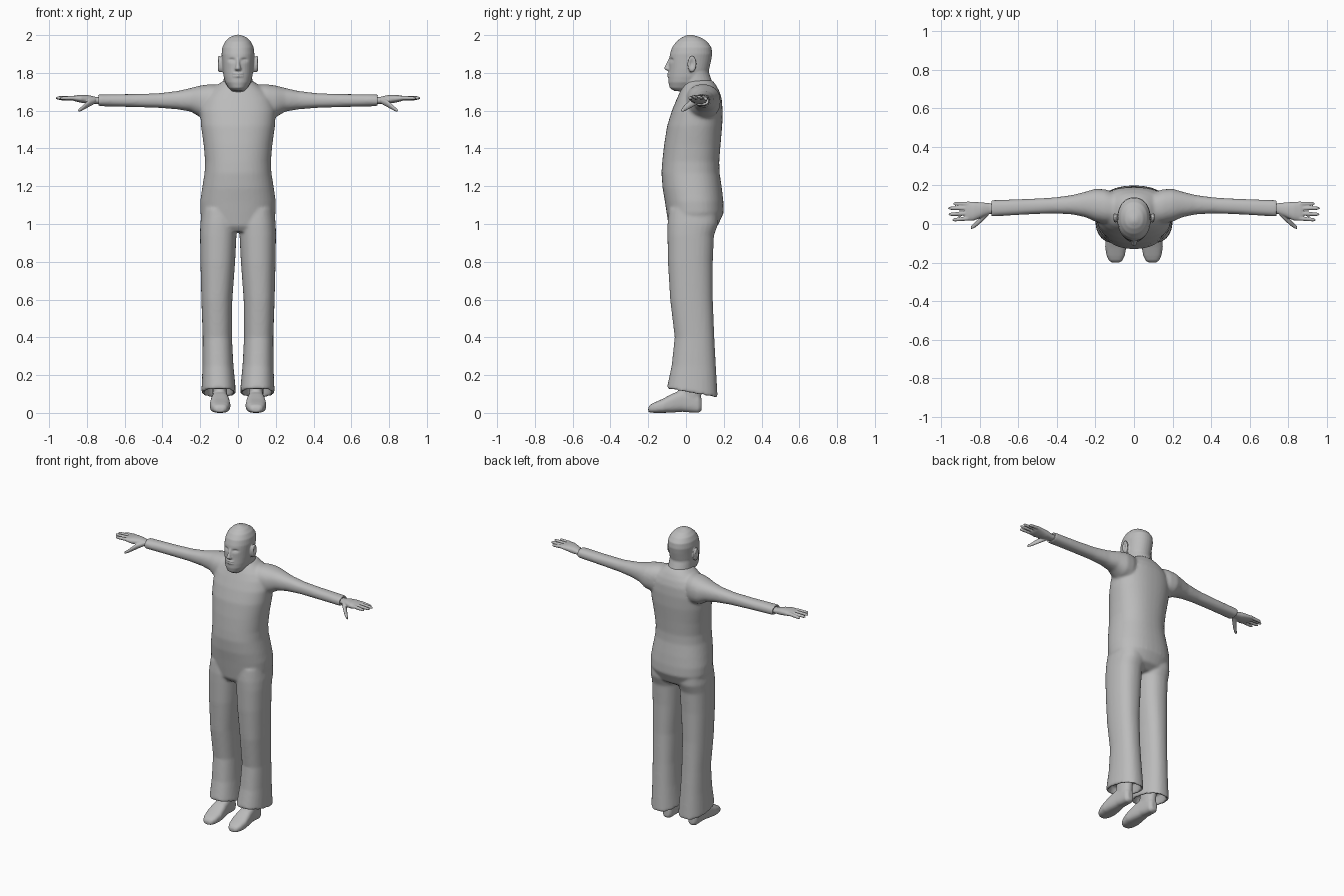
import bpy, bmesh, math

grey = bpy.data.materials.new("plain grey")
grey.diffuse_color = (0.5, 0.5, 0.5, 1)


def loft(bm, axis, sections, side=1, n=28, e=2.3):
    """Closed skin through rounded boxes: (t, u0, u1, v0, v1[, tilt]) along an axis."""
    rings = []
    for t, u0, u1, v0, v1, *tilt in sections:
        ring = []
        for i in range(n):
            a = 2 * math.pi * (i + 0.5) / n
            c, s = math.cos(a), math.sin(a)
            u = (u0 + u1) / 2 + (u1 - u0) / 2 * math.copysign(abs(c) ** (2 / e), c)
            dv = (v1 - v0) / 2 * math.copysign(abs(s) ** (2 / e), s)
            v = (v0 + v1) / 2 + dv
            w = t + (tilt[0] * dv if tilt else 0)
            x, y, z = {"x": (w, u, v), "y": (u, w, v), "z": (u, v, w)}[axis]
            ring.append(bm.verts.new((x * side, y, z)))
        rings.append(ring)
    for a, b in zip(rings, rings[1:]):
        for i in range(n):
            bm.faces.new((a[i], a[(i + 1) % n], b[(i + 1) % n], b[i]))
    bm.faces.new(rings[0])
    bm.faces.new(rings[-1])


def finish(bm, name, voxel, smooth):
    """Fuse overlapping parts into one smooth skin."""
    bmesh.ops.recalc_face_normals(bm, faces=bm.faces)
    me = bpy.data.meshes.new(name)
    bm.to_mesh(me)
    bm.free()
    me.materials.append(grey)
    ob = bpy.data.objects.new(name, me)
    bpy.context.collection.objects.link(ob)
    bpy.context.view_layer.objects.active = ob
    ob.select_set(True)
    m = ob.modifiers.new("fuse", "REMESH")
    m.mode, m.voxel_size = "VOXEL", voxel
    m = ob.modifiers.new("soften", "SMOOTH")
    m.factor, m.iterations = 0.5, smooth
    for m in list(ob.modifiers):
        bpy.ops.object.modifier_apply(modifier=m.name)
    bpy.ops.object.shade_smooth_by_angle(angle=math.radians(50))
    ob.select_set(False)
    return ob


# Clothing: torso, sleeves and trousers
bm = bmesh.new()
loft(bm, "z", [
    (0.96, -.14, .14, -.07, .12), (0.99, -.18, .18, -.092, .168),
    (1.06, -.2, .2, -.103, .2), (1.12, -.2, .2, -.112, .198),
    (1.19, -.19, .19, -.124, .19), (1.27, -.177, .177, -.13, .178),
    (1.33, -.174, .174, -.126, .176), (1.42, -.182, .182, -.116, .183),
    (1.52, -.196, .196, -.1, .192), (1.60, -.2, .2, -.075, .194),
    (1.66, -.185, .185, -.05, .19), (1.70, -.155, .155, -.032, .178),
    (1.735, -.11, .11, -.015, .16), (1.76, -.075, .075, .0, .14)], n=40)
for s in (1, -1):
    # sleeve with a recessed cuff
    loft(bm, "x", [
        (.06, .0, .15, 1.56, 1.735), (.15, .0, .18, 1.555, 1.74),
        (.2, .012, .183, 1.565, 1.733), (.25, .035, .168, 1.595, 1.72),
        (.32, .05, .15, 1.607, 1.704), (.42, .055, .137, 1.615, 1.692),
        (.55, .05, .13, 1.619, 1.688), (.742, .038, .124, 1.624, 1.686),
        (.742, .05, .112, 1.636, 1.674), (.72, .052, .11, 1.638, 1.672)], s)
    # trouser leg with a hollow, slanted hem
    loft(bm, "z", [
        (1.08, .01, .19, -.09, .17), (1.0, .003, .2, -.098, .17),
        (.94, .008, .201, -.098, .148), (.8, .015, .199, -.096, .142),
        (.6, .03, .194, -.084, .142), (.4, .032, .187, -.06, .15),
        (.25, .024, .188, -.076, .158), (.105, .01, .194, -.102, .168, -.18),
        (.105, .027, .177, -.085, .151, -.18), (.17, .034, .172, -.07, .145)], s)
finish(bm, "clothing", 0.0085, 6)

# Head, neck, nose, lips and ears
bm = bmesh.new()
loft(bm, "z", [
    (1.703, -.03, .03, -.06, .02), (1.72, -.05, .05, -.086, .06),
    (1.75, -.068, .068, -.093, .09), (1.78, -.076, .076, -.093, .112),
    (1.82, -.081, .081, -.09, .123), (1.865, -.084, .084, -.09, .133),
    (1.90, -.087, .087, -.085, .139), (1.935, -.083, .083, -.074, .135),
    (1.965, -.069, .069, -.052, .113), (1.987, -.047, .047, -.024, .08),
    (1.998, -.022, .022, .0, .045), (2.002, -.008, .008, .012, .028)], n=36, e=2.15)
loft(bm, "z", [
    (1.62, -.09, .09, -.02, .17), (1.70, -.086, .086, -.03, .157),
    (1.75, -.077, .077, -.03, .14), (1.80, -.074, .074, -.025, .122),
    (1.85, -.07, .07, -.02, .115)], e=2)
loft(bm, "z", [
    (1.811, -.014, .014, -.098, -.07), (1.82, -.018, .018, -.116, -.07),
    (1.83, -.014, .014, -.115, -.07), (1.85, -.01, .01, -.104, -.07),
    (1.875, -.01, .01, -.092, -.07)], n=16, e=2)
for z in (1.782, 1.796):
    loft(bm, "x", [(-.027, -.092, -.07, z - .004, z + .004),
                   (0, -.102, -.07, z - .006, z + .006),
                   (.027, -.092, -.07, z - .004, z + .004)], n=12, e=2)
for s in (1, -1):
    loft(bm, "x", [(.07, .015, .04, 1.81, 1.87), (.085, .01, .046, 1.803, 1.882),
                   (.1, .008, .056, 1.803, 1.892), (.107, .014, .052, 1.812, 1.888)],
         s, n=20, e=2)
head = finish(bm, "head", 0.0045, 4)
# Eye sockets, eyeballs and ear hollows pressed into the skin
for v in head.data.vertices:
    x, y, z = v.co
    if y < -.03:
        d = ((abs(x) - .033) / .017) ** 2 + ((z - 1.868) / .010) ** 2
        v.co.y += .011 * math.exp(-d)
        d = ((abs(x) - .033) / .010) ** 2 + ((z - 1.864) / .005) ** 2
        v.co.y -= .004 * math.exp(-d)
    if abs(x) > .095:
        d = ((y - .03) / .01) ** 2 + ((z - 1.85) / .02) ** 2
        v.co.x -= math.copysign(.008 * math.exp(-d), x)

for s, label in ((1, "left"), (-1, "right")):
    # Hand: palm, four spread fingers and a drooping thumb
    bm = bmesh.new()
    loft(bm, "x", [
        (.71, .055, .107, 1.637, 1.671), (.75, .052, .108, 1.636, 1.672),
        (.79, .035, .112, 1.636, 1.682), (.83, .018, .115, 1.642, 1.684),
        (.865, .016, .117, 1.65, 1.68), (.878, .022, .112, 1.656, 1.676)], s)
    for y0, y1, tip, z1 in ((.104, .106, .938, 1.66), (.081, .082, .964, 1.666),
                            (.055, .05, .963, 1.668), (.029, .021, .942, 1.666)):
        secs = []
        for f, r in ((0, .0115), (.5, .0105), (.88, .009), (1, .004)):
            x, y, z = .86 + f * (tip - .86), y0 + f * (y1 - y0), 1.667 + f * (z1 - 1.667)
            secs.append((x, y - r, y + r, z - r, z + r))
        loft(bm, "x", secs, s, n=12, e=2)
    loft(bm, "x", [
        (.755, .045, .085, 1.638, 1.668), (.785, .015, .055, 1.622, 1.66),
        (.81, -.008, .026, 1.608, 1.64), (.83, -.022, .004, 1.597, 1.62),
        (.846, -.028, -.012, 1.593, 1.609)], s, n=14, e=2)
    finish(bm, label + "_hand", 0.004, 3)

    # Shoe with an ankle going up inside the trouser leg
    bm = bmesh.new()
    loft(bm, "y", [
        (-.2, .075, .115, .006, .028), (-.19, .06, .13, .002, .043),
        (-.165, .048, .142, 0, .056), (-.12, .04, .15, 0, .076),
        (-.07, .045, .145, .002, .103), (-.02, .053, .138, .006, .12),
        (.03, .058, .133, .002, .12), (.065, .062, .13, 0, .1),
        (.083, .075, .117, .012, .075)], s, e=2.8)
    loft(bm, "z", [(.04, .06, .132, -.04, .075), (.1, .058, .134, -.045, .082),
                   (.14, .058, .134, -.04, .085), (.19, .06, .132, -.03, .085)], s)
    finish(bm, label + "_shoe", 0.006, 3)
